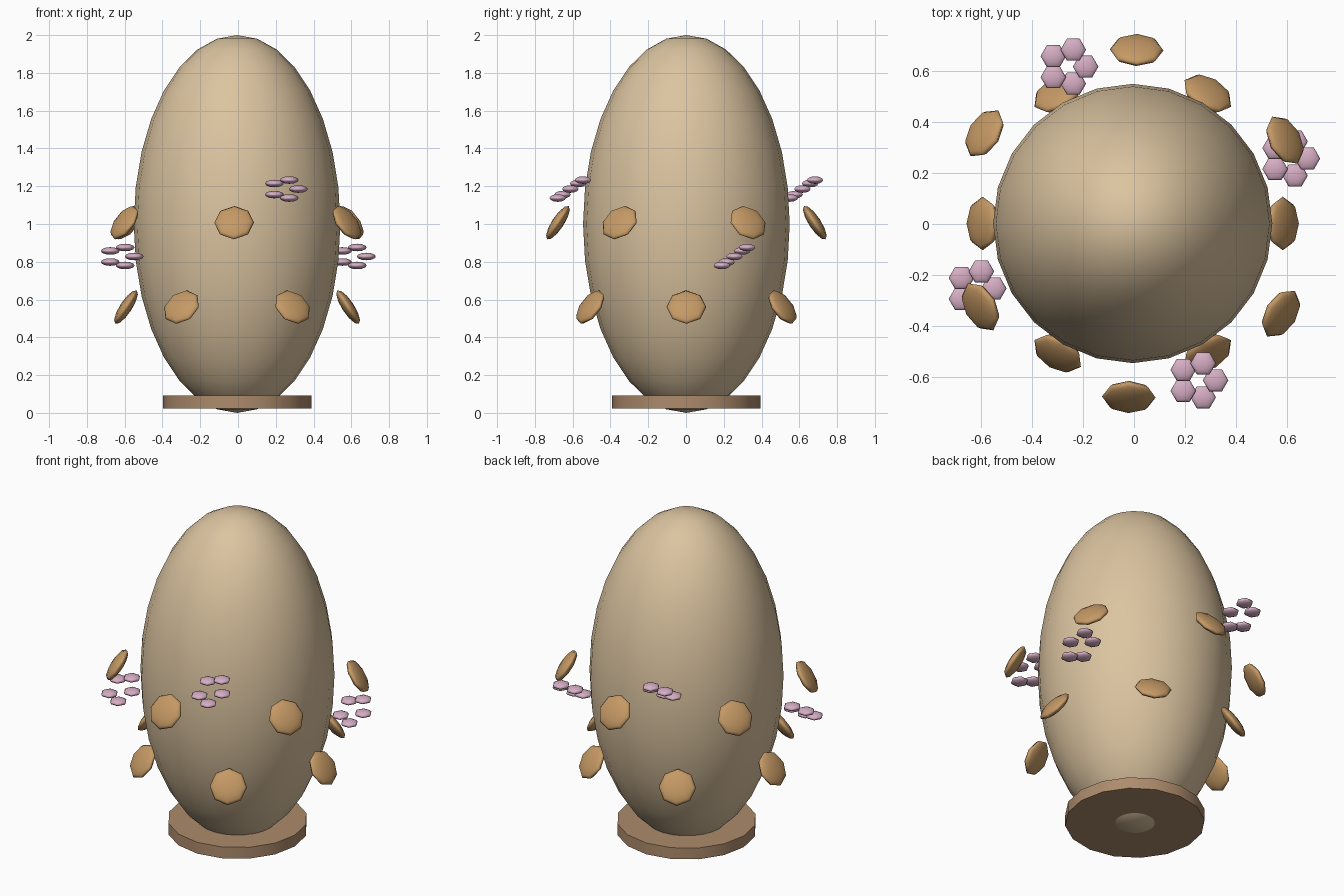
import bpy
import math
from mathutils import Euler, Vector

old = bpy.data.objects.get("Cube")
if old:
    bpy.data.objects.remove(old, do_unlink=True)

CENTRE = Vector((-0.005, 0.002, 0))


def material(name, rgb):
    mat = bpy.data.materials.new(name)
    mat.use_nodes = True
    mat.diffuse_color = (*rgb, 1)
    mat.node_tree.nodes["Principled BSDF"].inputs["Base Color"].default_value = (*rgb, 1)
    return mat


shell_tan = material("shell tan", (0.71, 0.55, 0.35))
spot_brown = material("spot brown", (0.56, 0.32, 0.13))
base_brown = material("base brown", (0.42, 0.26, 0.15))
petal_pink = material("petal pink", (0.67, 0.42, 0.55))


def finish(name, mat):
    obj = bpy.context.object
    obj.name = name
    obj.data.materials.append(mat)
    return obj


def ellipsoid(name, mat, place, size, segments, rings, turn=(0, 0, 0)):
    bpy.ops.mesh.primitive_uv_sphere_add(segments=segments, ring_count=rings, radius=1,
                                         location=CENTRE + Vector(place), rotation=turn)
    obj = finish(name, mat)
    obj.scale = size
    bpy.ops.object.shade_smooth()
    return obj


def around(radius, degrees, z):
    a = math.radians(degrees)
    return Vector((radius * math.cos(a), radius * math.sin(a), z))


# Egg body
ellipsoid("egg_shell", shell_tan, (0, 0, 1), (0.547, 0.547, 1), 24, 16)

# Round foot under the egg
bpy.ops.mesh.primitive_cylinder_add(vertices=16, radius=0.393, depth=0.07,
                                    location=CENTRE + Vector((0, 0, 0.057)))
finish("base_disc", base_brown)
bpy.ops.object.shade_smooth_by_angle()

# Two staggered rings of flattened spots, tilted outward and upward
for ring, radius, start, z in (("lower", 0.588, 0, 0.56), ("upper", 0.68, 28.7, 1.007)):
    for i in range(6):
        angle = start + 60 * i
        turn = Euler((0, math.radians(57), math.radians(angle)))
        ellipsoid(f"{ring}_spot_{i + 1}", spot_brown, around(radius, angle, z),
                  (0.105, 0.105, 0.032), 8, 6, turn)

# Four blossoms of five petals, each rising toward the back
for i in range(4):
    centre = around(0.665, 22.5 + 90 * i, 1.185 if i % 2 else 0.828)
    for p in range(5):
        a = math.radians(72 * p)
        offset = Vector((0.07 * math.cos(a), 0.07 * math.sin(a), 0.05 * math.sin(a)))
        ellipsoid(f"blossom_{i + 1}_petal_{p + 1}", petal_pink, centre + offset,
                  (0.05, 0.05, 0.02), 6, 6, (0, 0, math.pi / 2))
